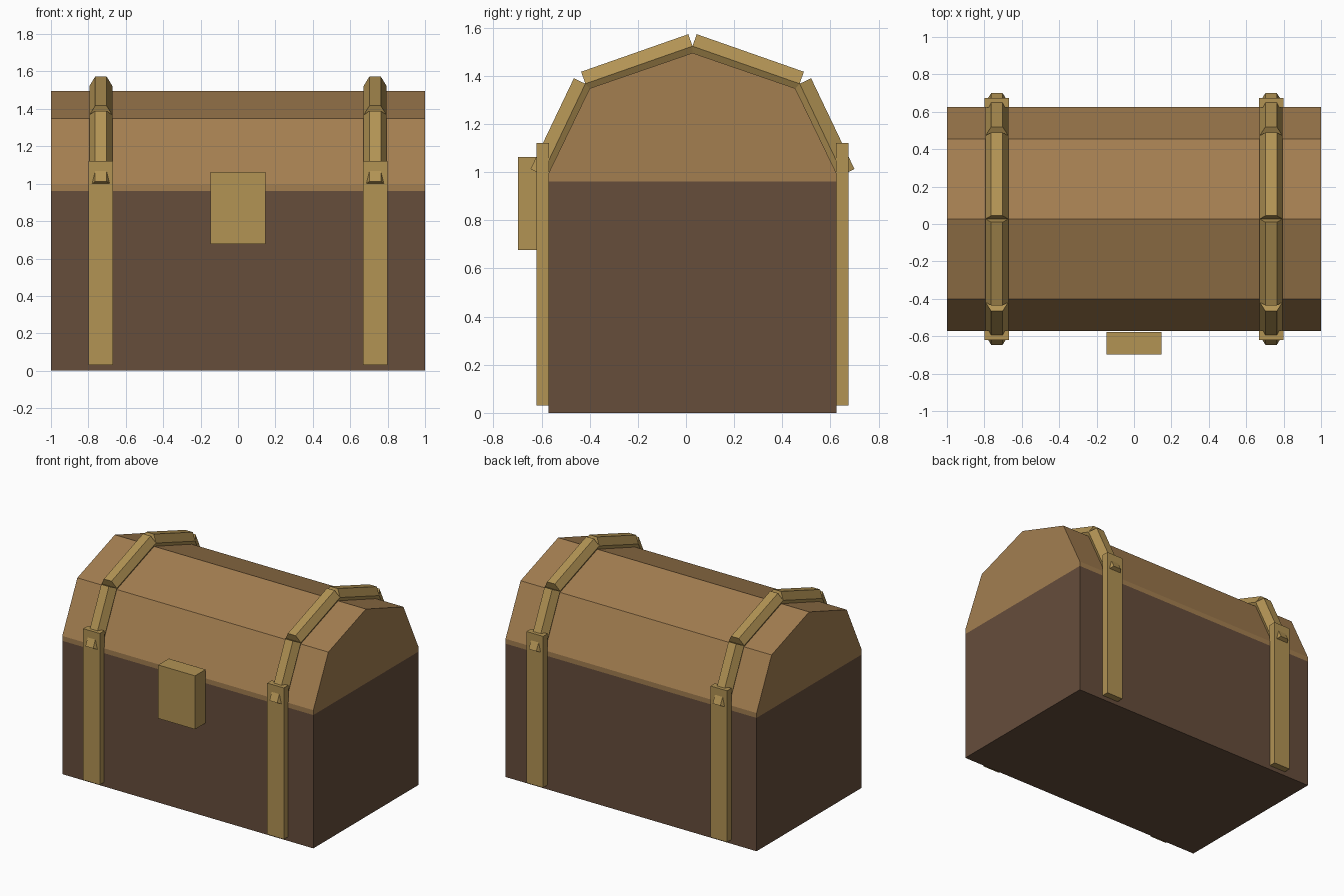
import bpy, bmesh, math
from mathutils import Vector

cube = bpy.data.objects.get("Cube")
if cube:
    bpy.data.objects.remove(cube, do_unlink=True)

MID_Y = 0.027  # the chest body is symmetric about this depth


def material(name, rgb):
    linear = [((c / 255 + 0.055) / 1.055) ** 2.4 for c in rgb] + [1]
    mat = bpy.data.materials.new(name)
    mat.use_nodes = True
    mat.diffuse_color = linear
    bsdf = next(n for n in mat.node_tree.nodes if n.type == 'BSDF_PRINCIPLED')
    bsdf.inputs["Base Color"].default_value = linear
    return mat


dark_wood = material("dark wood", (102, 77, 59))
light_wood = material("light wood", (163, 126, 80))
brass = material("brass", (178, 147, 84))


def prism(name, ring, offset, mat):
    """Closed prism: a ring of points swept along an offset."""
    bm = bmesh.new()
    base = bm.faces.new([bm.verts.new(p) for p in ring])
    swept = bmesh.ops.extrude_face_region(bm, geom=[base], use_keep_orig=True)
    verts = [v for v in swept["geom"] if isinstance(v, bmesh.types.BMVert)]
    bmesh.ops.translate(bm, verts=verts, vec=offset)
    bmesh.ops.recalc_face_normals(bm, faces=bm.faces)
    mesh = bpy.data.meshes.new(name)
    bm.to_mesh(mesh)
    bm.free()
    mesh.materials.append(mat)
    obj = bpy.data.objects.new(name, mesh)
    bpy.context.collection.objects.link(obj)
    return obj


def box(name, low, high, mat):
    (x0, y0, z0), (x1, y1, z1) = low, high
    ring = [(x0, y0, z0), (x1, y0, z0), (x1, y1, z0), (x0, y1, z0)]
    return prism(name, ring, (0, 0, z1 - z0), mat)


def hex_bar(name, start, end, radius, mat):
    """Six-sided bar in a plane of constant x, with a flat face outward."""
    start, end = Vector(start), Vector(end)
    across = Vector((1, 0, 0))
    outward = (end - start).cross(across).normalized()
    angles = [math.radians(60 * i) for i in range(6)]
    ring = [start + radius * (math.cos(a) * across + math.sin(a) * outward) for a in angles]
    return prism(name, ring, end - start, mat)


# Chest body and faceted lid
HALF = 0.598
box("chest_body", (-1, MID_Y - HALF, 0), (1, MID_Y + HALF, 0.96), dark_wood)
half_lid = [(HALF, 0.96), (HALF, 0.995), (0.427, 1.348)]
lid = half_lid + [(0, 1.495)] + [(-d, z) for d, z in reversed(half_lid)]
prism("lid", [(-1, MID_Y + d, z) for d, z in lid], (2, 0, 0), light_wood)

# Straps: upright plates and bars over the lid
for side, x in (("right", -0.733), ("left", 0.733)):
    for end, s in (("front", -1), ("back", 1)):
        ys = sorted((MID_Y + s * (HALF - 0.002), MID_Y + s * 0.647))
        box(f"{side}_{end}_upright_strap", (x - 0.066, ys[0], 0.03),
            (x + 0.066, ys[1], 1.12), brass)
        peak = (x, MID_Y, 1.523)
        shoulder = (x, MID_Y + s * 0.445, 1.367)
        foot = (x, MID_Y + s * 0.625, 0.99)
        hex_bar(f"{side}_{end}_upper_lid_strap", peak, shoulder, 0.061, brass)
        hex_bar(f"{side}_{end}_lower_lid_strap", shoulder, foot, 0.061, brass)

# Lock block
box("lock", (-0.148, -0.697, 0.677), (0.146, -0.577, 1.062), brass)
